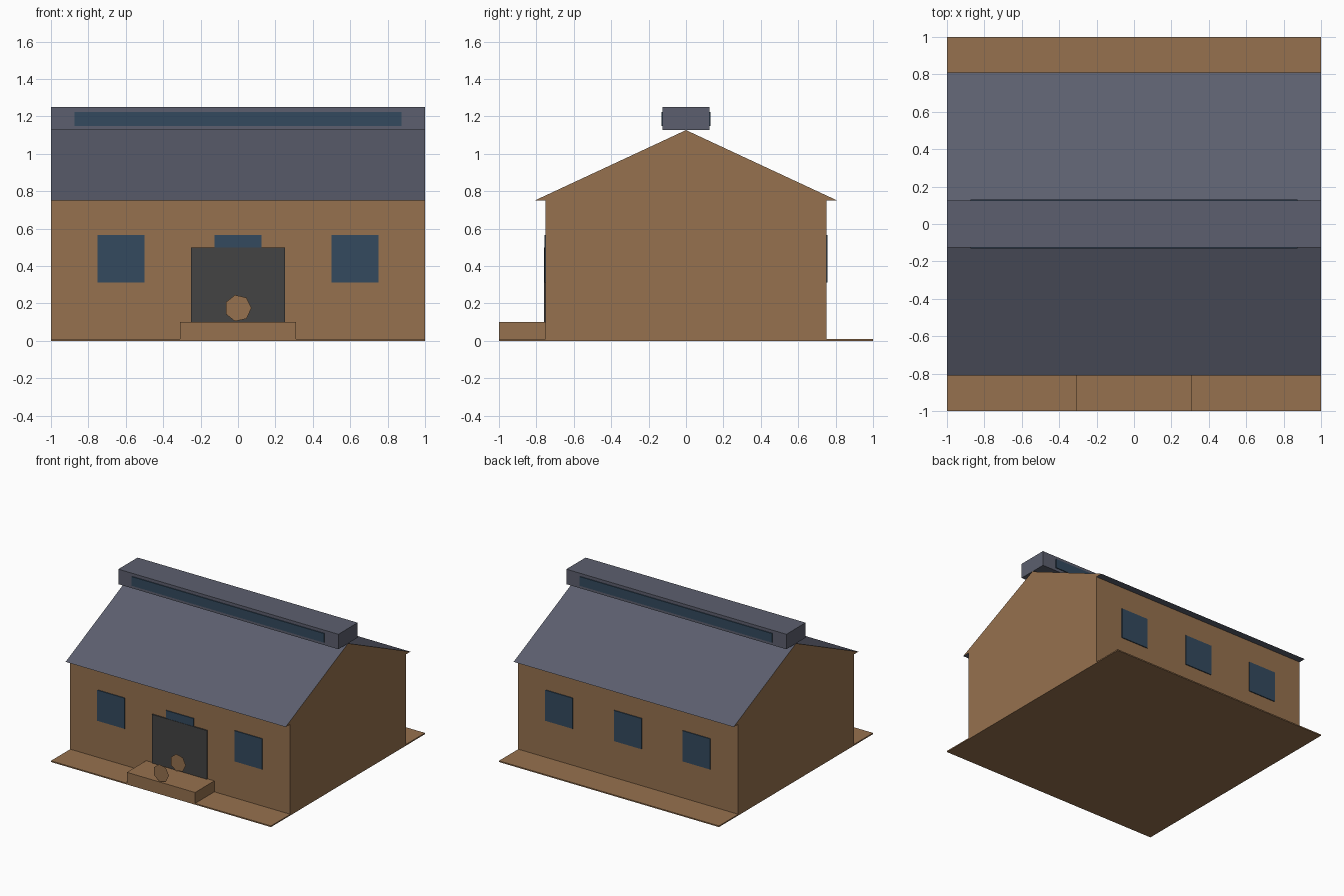
import bpy
import bmesh
from math import cos, sin, tau

cube = bpy.data.objects.get("Cube")
if cube:
    bpy.data.objects.remove(cube, do_unlink=True)


def material(name, *srgb):
    """Flat material from 0-255 display values, stored as linear."""
    lin = [((c / 255 + 0.055) / 1.055) ** 2.4 for c in srgb]
    mat = bpy.data.materials.new(name)
    mat.use_nodes = True
    mat.diffuse_color = (*lin, 1)
    bsdf = mat.node_tree.nodes["Principled BSDF"]
    bsdf.inputs["Base Color"].default_value = (*lin, 1)
    bsdf.inputs["Roughness"].default_value = 0.9
    return mat


BROWN = material("brown timber", 150, 113, 78)
SLATE = material("slate roof", 92, 95, 110)
GLASS = material("dark blue glass", 51, 74, 94)
DOOR = material("charcoal door", 67, 67, 67)


def finish(name, bm, *mats):
    mesh = bpy.data.meshes.new(name)
    bm.to_mesh(mesh)
    bm.free()
    for mat in mats:
        mesh.materials.append(mat)
    obj = bpy.data.objects.new(name, mesh)
    bpy.context.collection.objects.link(obj)
    return obj


def box(name, x, y, z, mat):
    """Box from (low, high) ranges on each axis."""
    bm = bmesh.new()
    bmesh.ops.create_cube(bm, size=1)
    for v in bm.verts:
        v.co = [(lo + hi) / 2 + c * (hi - lo) for c, (lo, hi) in zip(v.co, (x, y, z))]
    return finish(name, bm, mat)


# Ground plate, walls and front step
box("ground_plate", (-1, 1), (-1, 1), (0, 0.01), BROWN)
box("walls", (-1, 1), (-0.75, 0.75), (0.005, 0.75), BROWN)
box("front_step", (-0.31, 0.31), (-1, -0.75), (0.005, 0.1), BROWN)

# Gabled roof prism: slate slopes and eaves, timber gable ends
bm = bmesh.new()
profile = [(-0.81, 0.75), (0.81, 0.75), (0, 1.127)]
gable = bm.faces.new([bm.verts.new((-1, y, z)) for y, z in profile])
ext = bmesh.ops.extrude_face_region(bm, geom=[gable], use_keep_orig=True)
for v in [g for g in ext["geom"] if isinstance(g, bmesh.types.BMVert)]:
    v.co.x = 1
bmesh.ops.recalc_face_normals(bm, faces=bm.faces)
for f in bm.faces:
    f.material_index = 1 if abs(f.normal.x) > 0.9 else 0
finish("gable_roof", bm, SLATE, BROWN)

# Raised ridge lantern with a long window strip on each side
box("ridge_lantern", (-1, 1), (-0.125, 0.125), (1.127, 1.25), SLATE)
for side, s in (("front", -1), ("back", 1)):
    box(side + "_ridge_window", (-0.875, 0.875),
        sorted((s * 0.125, s * 0.132)), (1.15, 1.225), GLASS)
    # Three square windows on each long wall
    for place, cx in (("right", -0.625), ("middle", 0), ("left", 0.625)):
        box(f"{side}_{place}_window", (cx - 0.125, cx + 0.125),
            sorted((s * 0.75, s * 0.757)), (0.313, 0.565), GLASS)

# Door over the middle front window
box("front_door", (-0.25, 0.25), (-0.7595, -0.75), (0.1, 0.5), DOOR)

# Two flat seven-sided discs standing on the step
for name, y in (("front_disc", -1), ("rear_disc", -0.78)):
    bm = bmesh.new()
    bm.faces.new([bm.verts.new((0.072 * cos(tau * i / 7), y, 0.175 + 0.072 * sin(tau * i / 7)))
                  for i in range(7)])
    finish(name, bm, BROWN)
